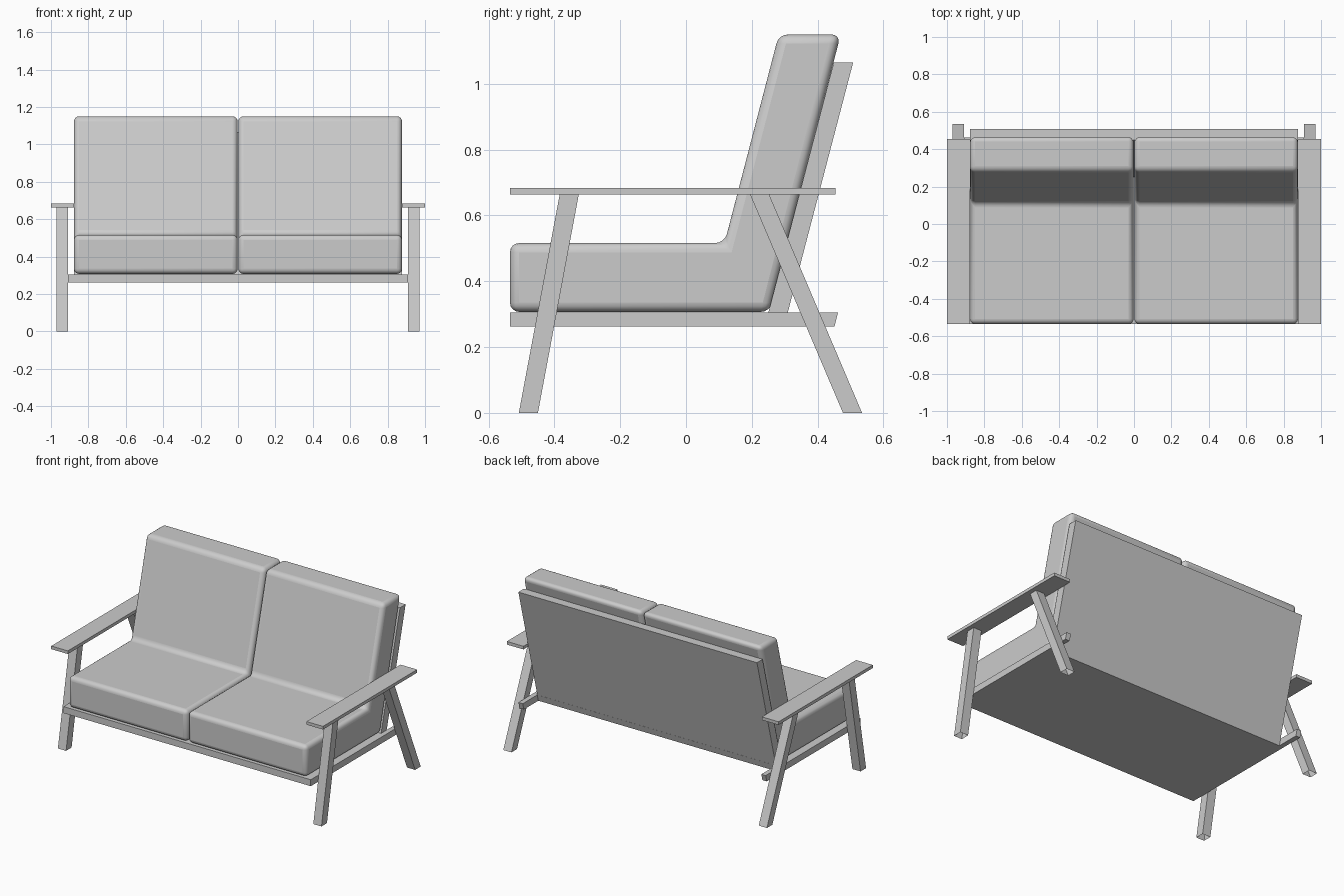
import bpy, bmesh

if "Cube" in bpy.data.objects:
    bpy.data.objects.remove(bpy.data.objects["Cube"])


def prism(name, profile, x0, x1, open_edges=()):
    """Extrude a (y, z) profile from x0 to x1, leaving out the listed side faces."""
    bm = bmesh.new()
    a = [bm.verts.new((x0, y, z)) for y, z in profile]
    b = [bm.verts.new((x1, y, z)) for y, z in profile]
    n = len(profile)
    bm.faces.new(a)
    bm.faces.new(b[::-1])
    for i in range(n):
        if i not in open_edges:
            j = (i + 1) % n
            bm.faces.new((a[i], b[i], b[j], a[j]))
    bmesh.ops.recalc_face_normals(bm, faces=bm.faces)
    mesh = bpy.data.meshes.new(name)
    bm.to_mesh(mesh)
    bm.free()
    obj = bpy.data.objects.new(name, mesh)
    bpy.context.collection.objects.link(obj)
    return obj


def slanted(y_bottom, y_top, z_bottom, z_top, width):
    """Leaning bar profile with level ends; edge 0 is its foot, edge 2 its top."""
    return [(y_bottom, z_bottom), (y_bottom + width, z_bottom),
            (y_top + width, z_top), (y_top, z_top)]


def mirror(obj):
    mod = obj.modifiers.new("mirror", 'MIRROR')
    mod.use_axis[0] = True
    mod.use_mirror_merge = False


FRONT, BASE, SEAT = -0.535, 0.262, 0.305

# L-shaped cushions with rounded edges
cushion = prism("cushion", [(FRONT, 0.307), (0.255, 0.307), (0.47, 1.15),
                            (0.282, 1.15), (0.117, 0.516), (FRONT, 0.516)],
                0.002, 0.877)
bevel = cushion.modifiers.new("round", 'BEVEL')
bevel.width = 0.028
bevel.segments = 4
bevel.limit_method = 'ANGLE'
mirror(cushion)
bpy.context.view_layer.objects.active = cushion
cushion.select_set(True)
bpy.ops.object.shade_smooth_by_angle()

# Seat panel and leaning back panel
prism("seat_panel", [(FRONT, BASE), (0.298, BASE), (0.31, SEAT), (FRONT, SEAT)],
      -0.878, 0.878)
prism("back_panel", slanted(0.239, 0.449, BASE, 1.065, 0.059), -0.878, 0.878)

# Side rails
mirror(prism("side_rail", [(FRONT, BASE), (0.451, BASE), (0.462, SEAT),
                           (FRONT, SEAT)], 0.878, 0.91))

# Legs, open at both ends
mirror(prism("front_leg", slanted(-0.508, -0.384, 0, 0.663, 0.058),
             0.91, 0.97, (0, 2)))
mirror(prism("back_leg", slanted(0.477, 0.195, 0, 0.663, 0.058),
             0.91, 0.97, (0, 2)))

# Flat armrests
mirror(prism("armrest", [(FRONT, 0.663), (0.455, 0.663), (0.455, 0.684),
                         (FRONT, 0.684)], 0.878, 1.0))
